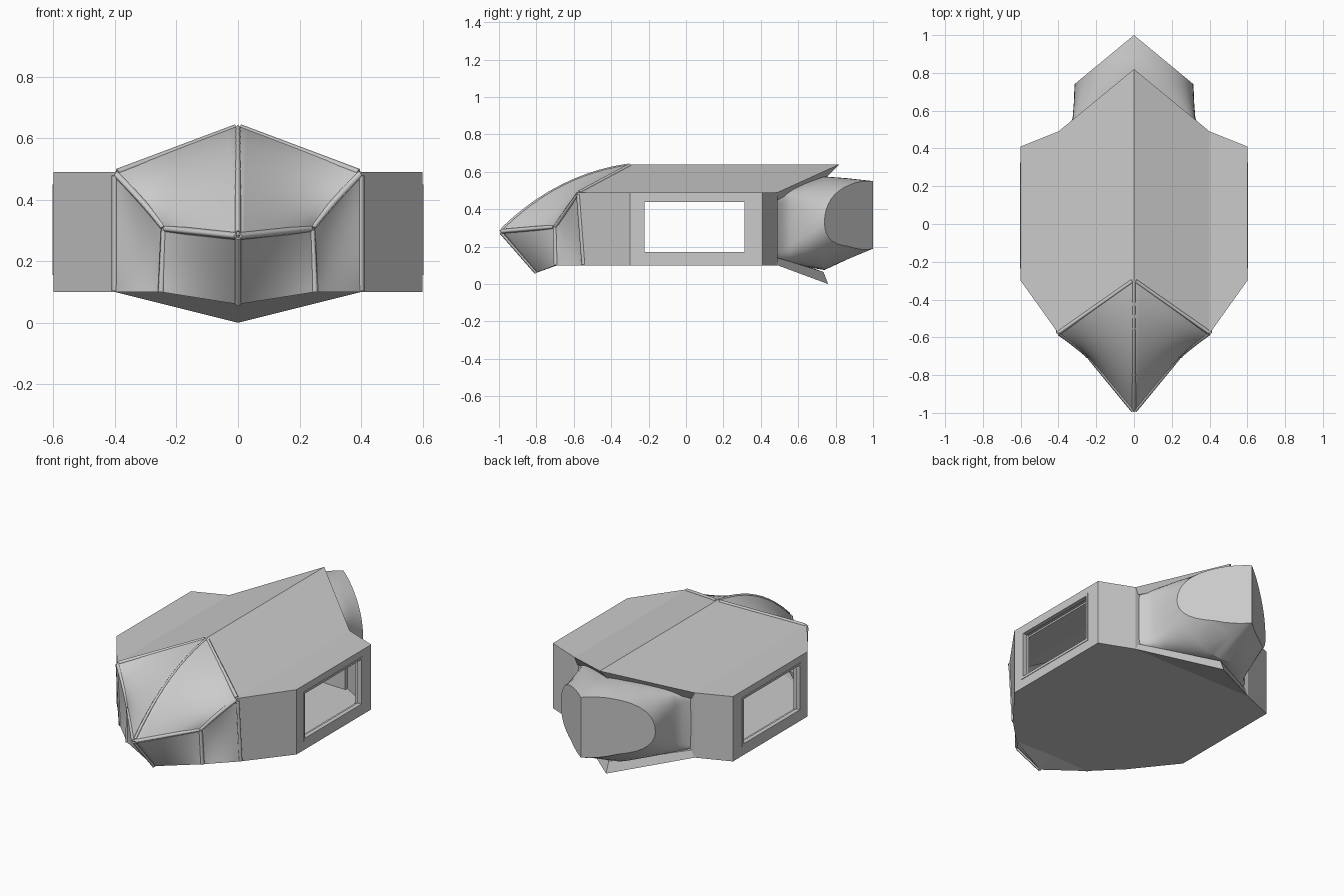
import bpy, bmesh, math
from mathutils import Vector as V

if "Cube" in bpy.data.objects:
    bpy.data.objects.remove(bpy.data.objects["Cube"])


def finish(name, bm, mirror=False, angle=None):
    bmesh.ops.recalc_face_normals(bm, faces=bm.faces[:])
    me = bpy.data.meshes.new(name)
    bm.to_mesh(me)
    bm.free()
    ob = bpy.data.objects.new(name, me)
    bpy.context.collection.objects.link(ob)
    if mirror:
        m = ob.modifiers.new("Mirror", 'MIRROR')
        m.use_clip = True
    if angle:
        bpy.ops.object.select_all(action='DESELECT')
        ob.select_set(True)
        bpy.context.view_layer.objects.active = ob
        bpy.ops.object.shade_smooth_by_angle(angle=math.radians(angle))
    return ob


# Hull: half shell with open window and thick walls, mirrored
P = dict(
    A=(0, -.3, .64), R=(0, .82, .64), a=(.4, .49, .49), b=(.4, -.58, .49),
    c=(.6, .41, .49), d=(.6, -.3, .49), k=(0, .76, 0), a0=(.4, .49, .1),
    c0=(.6, .41, .1), d0=(.6, -.3, .1), b0=(.4, -.55, .1), e=(.25, -.7, .1),
    f=(0, -.8, .06), m=(0, .49, .1), n=(0, -.69, .1),
    w0=(.6, -.235, .155), w1=(.6, .325, .155), w2=(.6, .325, .45), w3=(.6, -.235, .45))
FACES = ["A b a R", "b d c a", "d b b0 d0", "c c0 a0 a",
         "d0 c0 w1 w0", "c0 c w2 w1", "c d w3 w2", "d d0 w0 w3",
         "n m a0 c0 d0 b0", "n b0 e", "n e f", "m k a0"]
# inner skin: same layout, moved inward by the wall thickness
Q = {key: (x - .05 if x > .5 else x * .95, y,
           z if key[0] == 'w' else z + (.05 if z < .3 else -.05))
     for key, (x, y, z) in P.items()}
Q.update(R=(0, .755, .575), k=(0, .735, .065), a=(.38, .49, .45), a0=(.38, .49, .14),
         e=(.22, -.66, .14), f=(0, -.75, .11), b=(.37, -.54, .44), b0=(.37, -.52, .15),
         c=(.55, .38, .44), c0=(.55, .38, .15))
RIMS = ["a R", "k a0", "a a0", "w0 w1", "w1 w2", "w2 w3", "w3 w0",
        "A b", "b b0", "b0 e", "e f"]
bm = bmesh.new()
outer, inner = ({key: bm.verts.new(co) for key, co in pts.items()} for pts in (P, Q))
for skin in (outer, inner):
    for f in FACES:
        bm.faces.new([skin[key] for key in f.split()])
for rim in RIMS:
    p, q = rim.split()
    bm.faces.new((outer[p], outer[q], inner[q], inner[p]))
finish("hull_shell", bm, mirror=True)

# Bulkhead between cabin and rear pod
bm = bmesh.new()
wall = bm.faces.new([bm.verts.new(co) for co in
                     ((-.39, .46, .14), (.39, .46, .14), (.39, .46, .45), (0, .46, .595), (-.39, .46, .45))])
back = bmesh.ops.extrude_face_region(bm, geom=[wall], use_keep_orig=True)
bmesh.ops.translate(bm, vec=(0, .025, 0), verts=[g for g in back['geom'] if isinstance(g, bmesh.types.BMVert)])
finish("rear_bulkhead", bm)


# Nose panels: surfaces spanned between four curved edges
def along(edge, t):
    p, m, q = (V(x) for x in edge)
    return p.lerp(q, t) + (m - (p + q) / 2) * 4 * t * (1 - t)


def line(p, q):
    return (p, tuple((V(p) + V(q)) / 2), q)


def panel(name, bottom, top, left, right, bulge=(0, 0, 0), n=12):
    bm = bmesh.new()
    c00, c10, c01, c11 = V(bottom[0]), V(bottom[2]), V(top[0]), V(top[2])
    grid = []
    for j in range(n + 1):
        v = j / n
        row = []
        for i in range(n + 1):
            u = i / n
            co = (along(bottom, u) * (1 - v) + along(top, u) * v
                  + along(left, v) * (1 - u) + along(right, v) * u
                  - (c00.lerp(c10, u)).lerp(c01.lerp(c11, u), v))
            co += V(bulge) * 16 * u * (1 - u) * v * (1 - v)
            row.append(bm.verts.new(co))
        grid.append(row)
    for j in range(n):
        for i in range(n):
            bm.faces.new((grid[j][i], grid[j][i + 1], grid[j + 1][i + 1], grid[j + 1][i]))
    finish(name, bm, mirror=True, angle=30)


A, B, G, E, F = P['A'], P['b'], P['b0'], P['e'], P['f']
C, D = (.24, -.705, .31), (0, -.997, .285)
ridge = (D, (0, -.67, .525), A)
brow = (C, (.312, -.645, .397), B)
sill = line(D, C)
roof_edge = line(A, B)
panel("upper_canopy", sill, roof_edge, ridge, brow)
panel("lower_nose", line(F, E), sill, line(F, D), line(E, C))
panel("cheek_panel", line(E, G), brow, line(E, C), line(G, B), bulge=(-.012, .012, 0))


# Slim frame strips along the panel edges
def strip(name, edge, sides=(1, -1), r=.012):
    for s in sides:
        cu = bpy.data.curves.new(name, 'CURVE')
        cu.dimensions = '3D'
        cu.bevel_depth = r
        cu.bevel_resolution = 0
        cu.use_fill_caps = True
        sp = cu.splines.new('POLY')
        sp.points.add(10)
        for i, pt in enumerate(sp.points):
            co = along(edge, .02 + .96 * i / 10)
            pt.co = (co.x * s, co.y + .004, co.z - .004, 1)
        bpy.context.collection.objects.link(bpy.data.objects.new(name, cu))


strip("canopy_ridge_frame", ridge, (1,), .01)
strip("nose_keel_frame", line(F, D), (1,), .01)
for nm, ed in (("brow_frame", brow), ("sill_frame", sill), ("roof_edge_frame", roof_edge),
               ("nose_post", line(E, C)), ("cheek_post", line(G, B))):
    strip(nm, ed)

# Window frames: four bars on each side
for s in (1, -1):
    bm = bmesh.new()
    for y0, y1, z0, z1 in ((-.235, .325, .155, .17), (-.235, .325, .438, .45),
                           (-.235, -.222, .17, .438), (.312, .325, .17, .438)):
        r = bmesh.ops.create_cube(bm, size=1)
        for v in r['verts']:
            v.co = (s * (.59 + v.co.x * .026), (y0 + y1) / 2 + v.co.y * (y1 - y0),
                    (z0 + z1) / 2 + v.co.z * (z1 - z0))
    finish("window_frame", bm)

# Rear pod: lofted rounded sections, cut to a wedge by two planes
# (y, half width, bottom, top, squareness above, squareness below)
SECTIONS = [(.49, .375, .13, .47, 14, 14), (.52, .345, .115, .495, 9, 9), (.56, .325, .105, .518, 6, 6),
            (.65, .318, .09, .55, 3.2, 3), (.74, .315, .075, .575, 2.1, 1.8),
            (.87, .315, .135, .565, 1.8, 1.35), (1.05, .315, .21, .545, 1.7, 1.3)]
N = 48
bm = bmesh.new()
rings = []
for y, w, z0, z1, up, low in SECTIONS:
    ring = []
    for i in range(N):
        t = math.tau * i / N
        c, s = math.cos(t), math.sin(t)
        sq = up if s > 0 else low
        ring.append(bm.verts.new((math.copysign(abs(c) ** (2 / sq), c) * w, y,
                                  (z0 + z1) / 2 + math.copysign(abs(s) ** (2 / sq), s) * (z1 - z0) / 2)))
    rings.append(ring)
for r0, r1 in zip(rings, rings[1:]):
    for i in range(N):
        bm.faces.new((r0[i], r0[(i + 1) % N], r1[(i + 1) % N], r1[i]))
bm.faces.new(rings[0])
bm.faces.new(rings[-1])
for s in (1, -1):
    cut = bmesh.ops.bisect_plane(bm, geom=bm.verts[:] + bm.edges[:] + bm.faces[:], dist=1e-5,
                                 plane_co=(0, 1, 0), plane_no=(s * .26, .315, 0), clear_outer=True)
    edges = [e for e in cut['geom_cut'] if isinstance(e, bmesh.types.BMEdge)]
    bmesh.ops.edgeloop_fill(bm, edges=edges)
finish("rear_pod", bm, angle=30)
